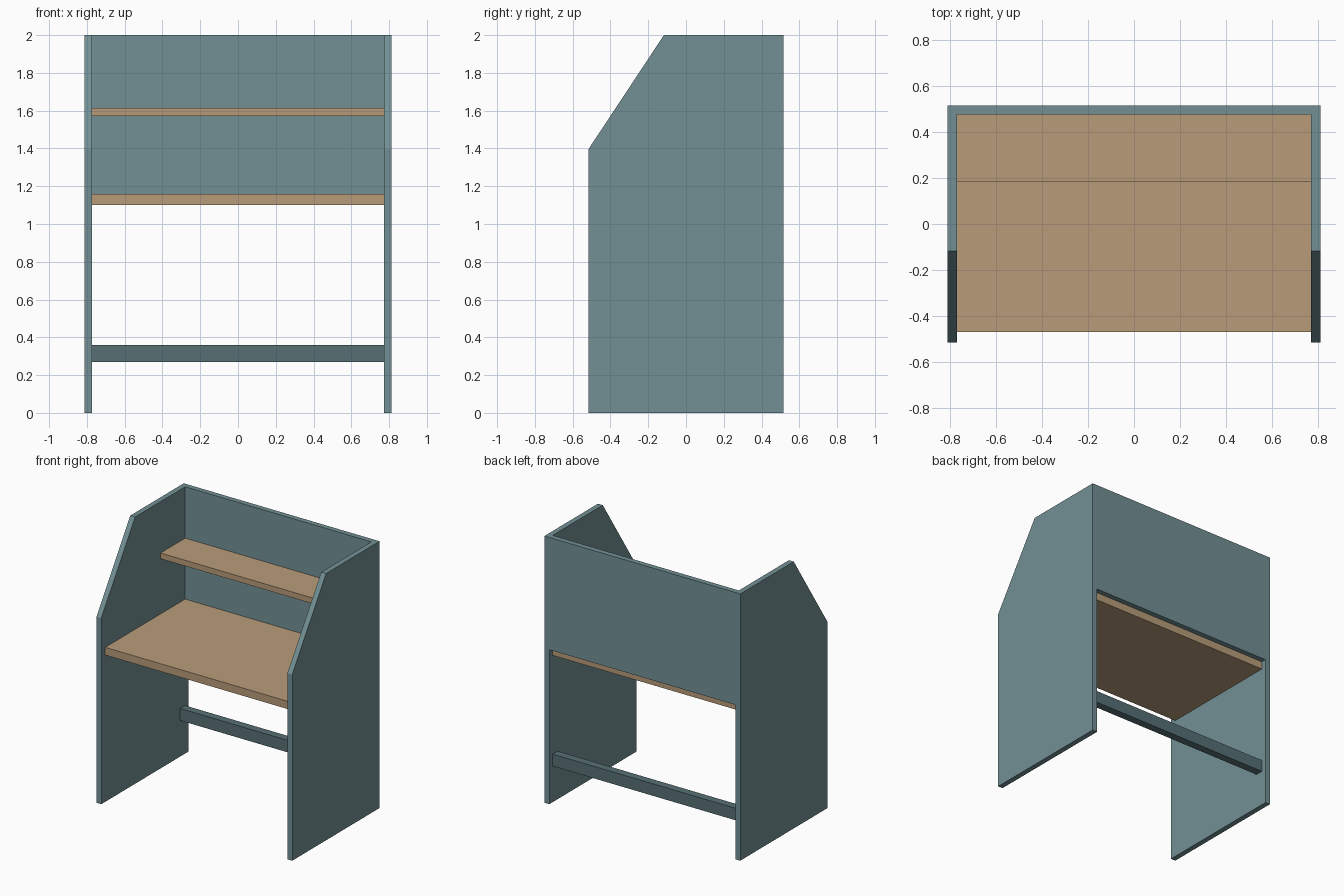
import bpy

if "Cube" in bpy.data.objects:
    bpy.data.objects.remove(bpy.data.objects["Cube"])

HALF_W = 0.812   # outer half width
T = 0.04         # panel thickness
INNER = HALF_W - T
DEPTH = 0.517    # half depth


def material(name, rgb):
    m = bpy.data.materials.new(name)
    m.diffuse_color = (*rgb, 1.0)
    m.use_nodes = True
    m.node_tree.nodes["Principled BSDF"].inputs["Base Color"].default_value = m.diffuse_color
    return m


def extrude_x(name, profile, x0, x1, mat):
    """Extrude a (y, z) outline along x."""
    n = len(profile)
    verts = [(x, y, z) for x in (x0, x1) for y, z in profile]
    faces = [tuple(reversed(range(n))), tuple(range(n, 2 * n))]
    faces += [(i, (i + 1) % n, n + (i + 1) % n, n + i) for i in range(n)]
    mesh = bpy.data.meshes.new(name)
    mesh.from_pydata(verts, [], faces)
    mesh.materials.append(mat)
    obj = bpy.data.objects.new(name, mesh)
    bpy.context.collection.objects.link(obj)
    return obj


def board(name, y0, y1, z0, z1, mat):
    """Board spanning between the two side panels."""
    return extrude_x(name, [(y0, z0), (y1, z0), (y1, z1), (y0, z1)],
                     -INNER, INNER, mat)


teal = material("teal_paint", (0.17, 0.28, 0.30))
wood = material("wood", (0.48, 0.33, 0.195))
dark = material("dark_teal_paint", (0.095, 0.162, 0.178))

# Side panels with sloped front corner
side = [(-DEPTH, 0), (DEPTH, 0), (DEPTH, 2), (-0.117, 2), (-DEPTH, 1.395)]
extrude_x("left_side_panel", side, -HALF_W, -INNER, teal)
extrude_x("right_side_panel", side, INNER, HALF_W, teal)

# Back panel, resting at desk-top height
board("back_panel", DEPTH - T, DEPTH, 1.158, 2.0, teal)

# Desk top and upper shelf
board("desk_top", -0.47, DEPTH - T, 1.10, 1.158, wood)
board("upper_shelf", 0.185, DEPTH - T, 1.572, 1.615, wood)

# Lower stretcher rail
board("stretcher_rail", 0.418, DEPTH - T, 0.27, 0.36, dark)
